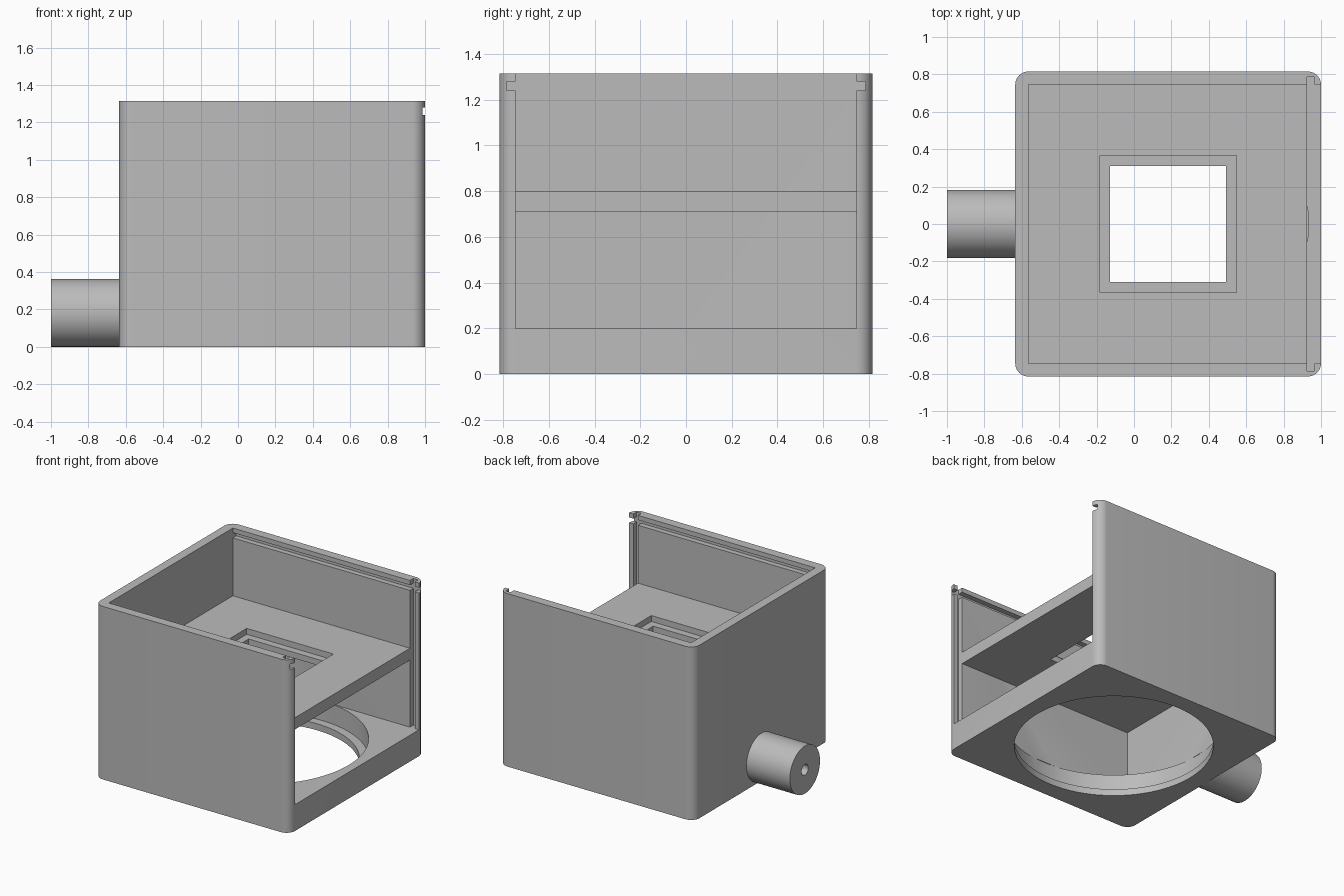
import bpy, bmesh, math
from mathutils import Matrix, Vector

if "Cube" in bpy.data.objects:
    bpy.data.objects.remove(bpy.data.objects["Cube"], do_unlink=True)

grey = bpy.data.materials.new("plain_grey")
grey.use_nodes = True
grey.diffuse_color = (0.5, 0.5, 0.5, 1)
grey.node_tree.nodes["Principled BSDF"].inputs["Base Color"].default_value = (0.5, 0.5, 0.5, 1)


def add_object(name, bm):
    mesh = bpy.data.meshes.new(name)
    bm.to_mesh(mesh)
    bm.free()
    mesh.materials.append(grey)
    obj = bpy.data.objects.new(name, mesh)
    bpy.context.collection.objects.link(obj)
    return obj


def box(name, x, y, z, radius=0):
    """Box from (min, max) ranges, with optional rounded vertical edges."""
    bm = bmesh.new()
    lo, hi = Vector((x[0], y[0], z[0])), Vector((x[1], y[1], z[1]))
    size = hi - lo
    bmesh.ops.create_cube(bm, size=1, matrix=Matrix.Translation((lo + hi) / 2) @ Matrix.Diagonal((*size, 1)))
    if radius:
        upright = [e for e in bm.edges if abs(e.verts[0].co.z - e.verts[1].co.z) > 0.01]
        bmesh.ops.bevel(bm, geom=upright, offset=radius, segments=10, profile=0.5, affect='EDGES')
    return add_object(name, bm)


def cylinder(name, radius, start, end, sides=96):
    start, end = Vector(start), Vector(end)
    axis = end - start
    bm = bmesh.new()
    turn = axis.to_track_quat('Z', 'Y').to_matrix().to_4x4()
    bmesh.ops.create_cone(bm, cap_ends=True, segments=sides, radius1=radius, radius2=radius,
                          depth=axis.length, matrix=Matrix.Translation((start + end) / 2) @ turn)
    return add_object(name, bm)


def cut(obj, cutters):
    """Subtract the cutters, bake the result and remove them."""
    for c in cutters:
        mod = obj.modifiers.new("cut", 'BOOLEAN')
        mod.operation, mod.solver, mod.object = 'DIFFERENCE', 'EXACT', c
    bpy.context.view_layer.update()
    baked = bpy.data.meshes.new_from_object(obj.evaluated_get(bpy.context.evaluated_depsgraph_get()))
    obj.modifiers.clear()
    obj.data = baked
    for c in cutters:
        bpy.data.objects.remove(c, do_unlink=True)


LEFT, RIGHT, HALF, TOP = -0.635, 1.0, 0.815, 1.315
WALL, FLOOR = 0.07, 0.2
INNER, SLOT = HALF - WALL, 0.785
MID = (LEFT + RIGHT) / 2

# Housing: rounded tray, open at the top and the +x side
housing = box("housing", (LEFT, RIGHT), (-HALF, HALF), (0, TOP), WALL)
cut(housing, [
    box("cavity", (LEFT + WALL, 1.2), (-INNER, INNER), (FLOOR, 1.5)),
    # sliding lid groove and sliding door groove
    box("lid_groove", (LEFT + WALL, 1.2), (-SLOT, SLOT), (1.24, 1.28)),
    box("door_groove", (0.925, 0.965), (-SLOT, SLOT), (FLOOR, 1.5)),
    # stepped round opening in the floor
    cylinder("floor_hole", 0.687, (MID, 0, -0.2), (MID, 0, 0.15), 128),
    cylinder("floor_recess", 0.75, (MID, 0, 0.05), (MID, 0, FLOOR + 0.0005), 128),
])

# Shelf with a stepped square window
shelf = box("shelf", (LEFT + 0.05, 0.925), (-INNER - 0.01, INNER + 0.01), (0.71, 0.80))
cut(shelf, [
    box("window", (MID - 0.31, MID + 0.31), (-0.31, 0.31), (0.6, 0.9)),
    box("window_recess", (MID - 0.365, MID + 0.365), (-0.365, 0.365), (0.755, 0.9)),
])

# Side spout with a narrow bore
spout = cylinder("spout", 0.181, (-1, 0, 0.181), (LEFT + 0.03, 0, 0.181))
cut(spout, [cylinder("bore", 0.04, (-1.1, 0, 0.181), (LEFT, 0, 0.181), 32)])

# Smooth the round surfaces, keep the edges sharp
for obj in (housing, shelf, spout):
    bpy.ops.object.select_all(action='DESELECT')
    obj.select_set(True)
    bpy.context.view_layer.objects.active = obj
    bpy.ops.object.shade_smooth_by_angle(angle=math.radians(30))
